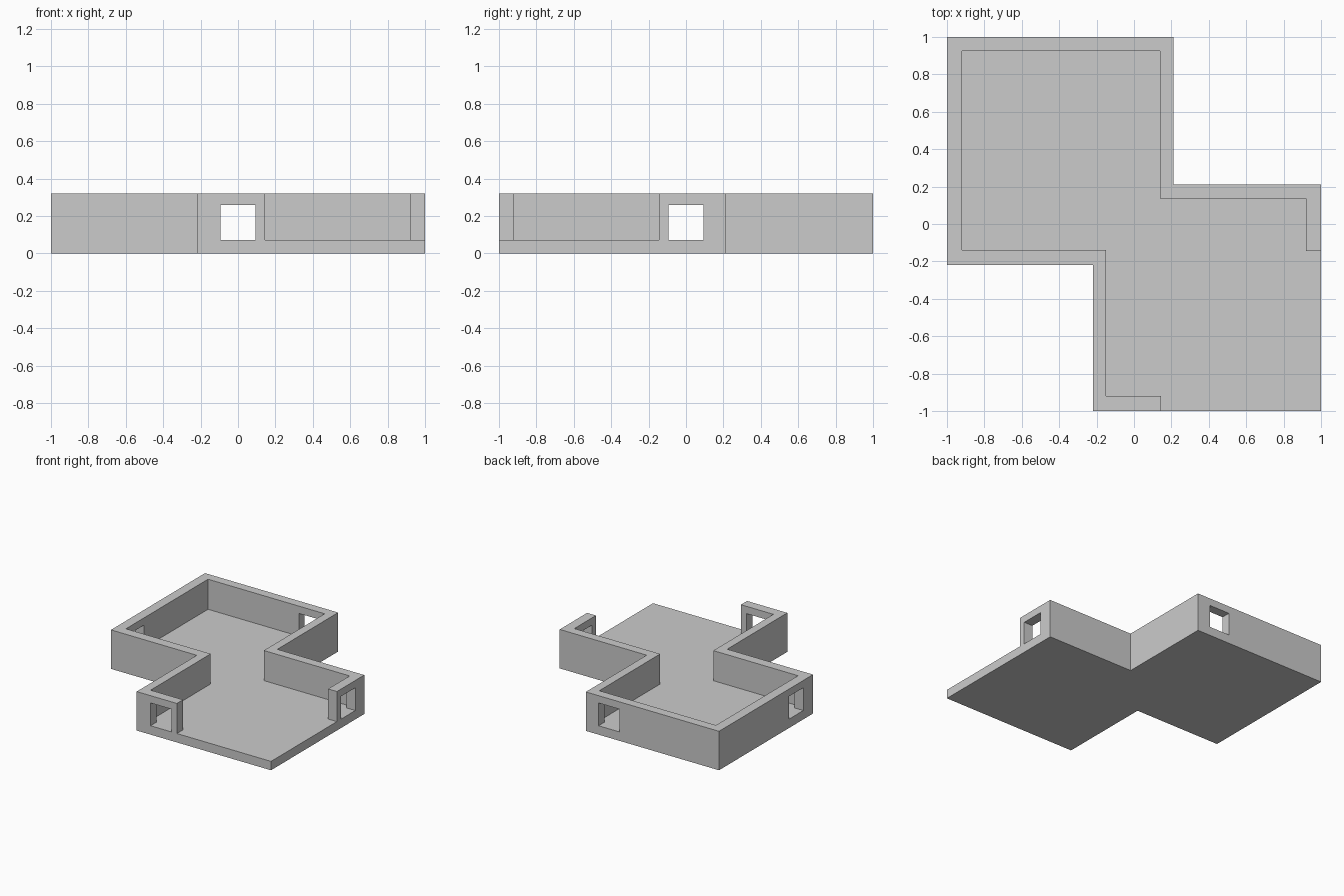
import bpy, bmesh

if "Cube" in bpy.data.objects:
    bpy.data.objects.remove(bpy.data.objects["Cube"])

FLOOR, SILL_TOP, HEIGHT = 0.073, 0.26, 0.32


def prism(name, outline, z0, z1):
    """Extrude a plan outline vertically from z0 to z1."""
    bm = bmesh.new()
    face = bm.faces.new([bm.verts.new((x, y, z0)) for x, y in outline])
    top = bmesh.ops.extrude_face_region(bm, geom=[face])["geom"]
    verts = [g for g in top if isinstance(g, bmesh.types.BMVert)]
    bmesh.ops.translate(bm, verts=verts, vec=(0, 0, z1 - z0))
    bmesh.ops.recalc_face_normals(bm, faces=bm.faces)
    mesh = bpy.data.meshes.new(name)
    bm.to_mesh(mesh)
    bm.free()
    obj = bpy.data.objects.new(name, mesh)
    bpy.context.collection.objects.link(obj)
    return obj


def rect(x0, x1, y0, y1):
    return [(x0, y0), (x1, y0), (x1, y1), (x0, y1)]


def cut(target, cutter):
    """Subtract the cutter, apply the result and remove the cutter."""
    cutter.hide_render = True
    mod = target.modifiers.new("cut", 'BOOLEAN')
    mod.operation, mod.solver, mod.object = 'DIFFERENCE', 'EXACT', cutter
    bpy.context.view_layer.objects.active = target
    bpy.ops.object.modifier_apply(modifier=mod.name)
    bpy.data.objects.remove(cutter)


# Solid block with the two notched corners
room = prism("walled_floor", [
    (-1, 1), (0.21, 1), (0.21, 0.21), (1, 0.21),
    (1, -1), (-0.22, -1), (-0.22, -0.22), (-1, -0.22)], 0, HEIGHT)

# Interior space, open at the front right corner
cut(room, prism("interior_cutter", [
    (-0.92, 0.925), (0.14, 0.925), (0.14, 0.135), (0.92, 0.135),
    (0.92, -0.145), (1.1, -0.145), (1.1, -1.1), (0.145, -1.1),
    (0.145, -0.92), (-0.15, -0.92), (-0.15, -0.14), (-0.92, -0.14)], FLOOR, 0.5))

# Square windows in the four outer walls
H = 0.094
for side in (-1, 1):
    a, b = sorted((side * 0.85, side * 1.1))
    cut(room, prism("window_cutter_y", rect(-H, H, a, b), FLOOR, SILL_TOP))
    cut(room, prism("window_cutter_x", rect(a, b, -H, H), FLOOR, SILL_TOP))
